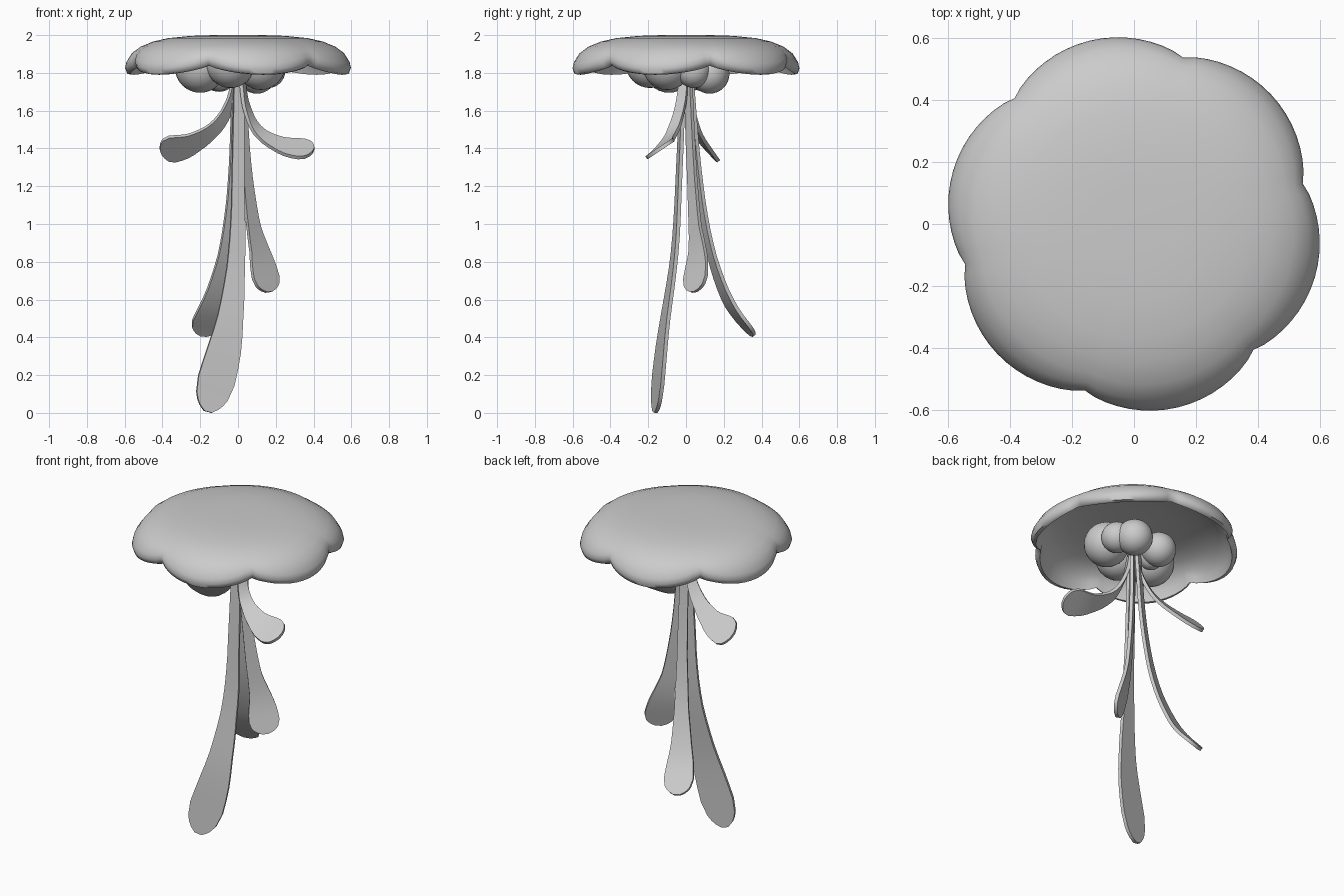
import bpy, math
from mathutils import Vector

if "Cube" in bpy.data.objects:
    bpy.data.objects.remove(bpy.data.objects["Cube"])


def make_object(name, verts, faces, angle=40):
    mesh = bpy.data.meshes.new(name)
    mesh.from_pydata(verts, [], faces)
    obj = bpy.data.objects.new(name, mesh)
    bpy.context.collection.objects.link(obj)
    bpy.ops.object.select_all(action='DESELECT')
    obj.select_set(True)
    bpy.context.view_layer.objects.active = obj
    bpy.ops.object.shade_smooth_by_angle(angle=math.radians(angle))
    return obj


# Scalloped bell: lathed thin shell with six lobes at the rim
profile = [(.13, 2.0), (.25, 1.996), (.37, 1.984), (.45, 1.966), (.52, 1.938),
           (.57, 1.90), (.6, 1.85), (.607, 1.82), (.597, 1.793), (.575, 1.79),
           (.56, 1.835), (.53, 1.89), (.46, 1.94), (.37, 1.968), (.25, 1.984), (.13, 1.989)]
SEG = 96
notch = math.radians(13.5)
verts, faces = [], []
for r, z in profile:
    weight = min(1, max(0, (r - .4) / .19)) ** 1.6
    for i in range(SEG):
        a = notch + 2 * math.pi * i / SEG
        dip = 1 - abs(math.sin(3 * (a - notch))) ** .8
        rr = r * (1 - .08 * dip * weight)
        low = max(0, min(1, (1.96 - z) / .12))
        verts.append((rr * math.cos(a), rr * math.sin(a), z + .055 * dip * weight * low))
for j in range(len(profile) - 1):
    for i in range(SEG):
        k = (i + 1) % SEG
        faces.append((j * SEG + i, (j + 1) * SEG + i, (j + 1) * SEG + k, j * SEG + k))
faces.append(tuple(range(SEG)))
faces.append(tuple(reversed(range(len(verts) - SEG, len(verts)))))
make_object("bell", verts, faces, 60)

# Cluster of round bulbs under the bell: x, y, lowest z, radius
bulbs = [(.12, -.10, 1.71, .13), (.16, .04, 1.72, .09), (.10, .125, 1.69, .105),
         (-.10, .10, 1.70, .10), (-.20, -.09, 1.695, .135), (-.04, -.19, 1.72, .13),
         (-.10, .03, 1.705, .07)]
for i, (x, y, z, r) in enumerate(bulbs):
    bpy.ops.mesh.primitive_uv_sphere_add(segments=24, ring_count=16, radius=r,
                                         location=(x, y, z + r))
    bpy.context.object.name = f"bulb_{i + 1}"
    bpy.ops.object.shade_smooth()


def catmull(pts, t):
    n = len(pts) - 1
    i = min(int(t * n), n - 1)
    u = t * n - i
    p1, p2 = pts[i], pts[i + 1]
    p0 = pts[i - 1] if i else 2 * p1 - p2
    p3 = pts[i + 2] if i + 2 <= n else 2 * p2 - p1
    return .5 * (2 * p1 + (p2 - p0) * u + (2 * p0 - 5 * p1 + 4 * p2 - p3) * u * u
                 + (3 * p1 - p0 - 3 * p2 + p3) * u ** 3)


WIDTH = [(0, .025), (.35, .033), (.55, .046), (.7, .066), (.82, .09),
         (.9, .096), (.95, .083), (.98, .06), (1, .02)]


def half_width(t):
    for (a, wa), (b, wb) in zip(WIDTH, WIDTH[1:]):
        if t <= b:
            return wa + (wb - wa) * (t - a) / (b - a)
    return WIDTH[-1][1]


# Paddle-ended tentacle: flat ribbon swept along a path
def tentacle(name, path, across, scale=1.0, thick=.01):
    pts = [Vector(p) for p in path]
    across = Vector(across)
    ts = [i / 20 for i in range(19)] + [.93, .95, .97, .985, 1]
    verts, faces = [], []
    for t in ts:
        p = catmull(pts, t)
        tan = (catmull(pts, min(1, t + .01)) - catmull(pts, max(0, t - .01))).normalized()
        w = (across - tan * across.dot(tan)).normalized()
        n = tan.cross(w) * thick
        w = w * half_width(t) * scale
        verts += [p - w - n, p + w - n, p + w + n, p - w + n]
    for j in range(len(ts) - 1):
        for i in range(4):
            k = (i + 1) % 4
            faces.append((4 * j + i, 4 * j + k, 4 * j + 4 + k, 4 * j + 4 + i))
    faces += [(3, 2, 1, 0), tuple(range(len(verts) - 4, len(verts)))]
    make_object(name, verts, faces)


tentacle("tentacle_front_long",
         [(.005, -.015, 1.8), (0, -.035, 1.3), (-.007, -.06, .85), (-.055, -.12, .42),
          (-.16, -.165, .006)], (1, .25, 0), 1.05)
tentacle("tentacle_back",
         [(-.01, .02, 1.8), (-.02, .06, 1.3), (-.055, .12, .9), (-.12, .22, .6),
          (-.185, .355, .41)], (.85, .45, -.25), .9)
tentacle("tentacle_right",
         [(.02, .01, 1.8), (.035, .025, 1.4), (.075, .045, 1.03), (.12, .06, .83),
          (.165, .04, .64)], (.77, .64, 0), .92)
tentacle("tentacle_short_left",
         [(-.01, .01, 1.78), (-.04, .02, 1.64), (-.12, .05, 1.51), (-.26, .10, 1.42),
          (-.41, .12, 1.385)], (.47, .6, -.63), .93)
tentacle("tentacle_short_right",
         [(.02, -.01, 1.78), (.045, -.03, 1.62), (.11, -.07, 1.49), (.24, -.12, 1.415),
          (.4, -.15, 1.39)], (.2, .72, .48), .9)
